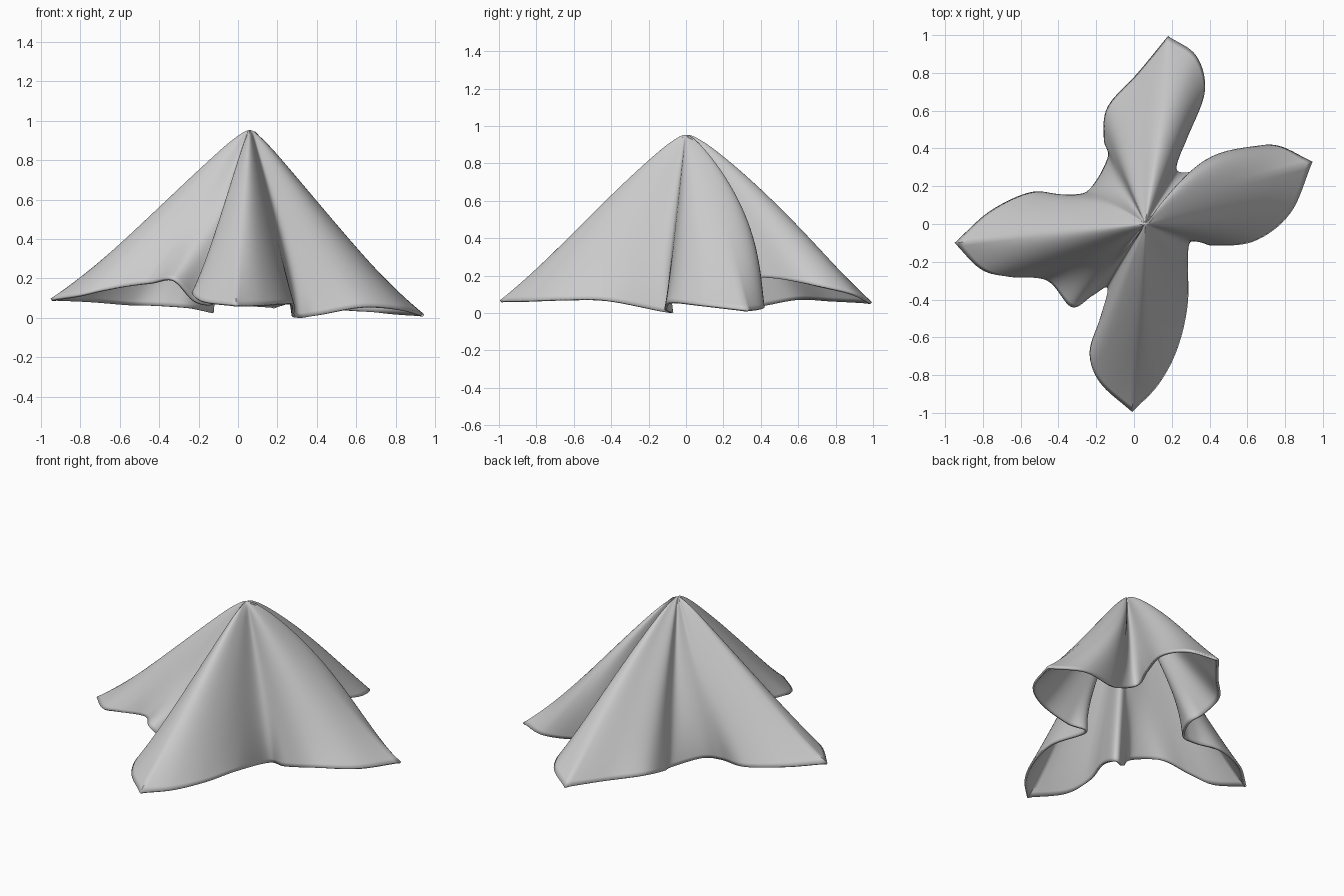
import bpy, bmesh, math
from mathutils import Vector

if "Cube" in bpy.data.objects:
    bpy.data.objects.remove(bpy.data.objects["Cube"])

APEX = Vector((0.06, 0.0, 0.955))
SUB, RINGS = 8, 44
CORNERS = {0, 10, 18, 26}      # sharp points of the hem

# Hem of the cloth, counter-clockwise from the left corner
HEM = [
    (-.95, -.10, .10), (-.81, -.24, .12), (-.66, -.28, .15), (-.46, -.30, .18),
    (-.33, -.44, .20), (-.22, -.38, .09), (-.14, -.34, .07), (-.18, -.50, .13),
    (-.235, -.68, .13), (-.18, -.84, .09), (-.01, -.995, .07), (.13, -.85, .07),
    (.23, -.66, .075), (.285, -.42, .07), (.295, -.10, .005), (.42, -.115, .02),
    (.64, -.09, .06), (.83, .06, .05), (.945, .33, .02), (.73, .42, .03),
    (.48, .36, .05), (.34, .28, .12), (.22, .29, .18), (.28, .45, .19),
    (.375, .70, .15), (.33, .89, .11), (.18, .995, .06), (.02, .80, .07),
    (-.14, .62, .08), (-.16, .45, .05), (-.14, .35, .03), (-.24, .18, .05),
    (-.36, .15, .06), (-.54, .17, .07), (-.76, .07, .09),
]
# Sideways swell of the drape halfway down, by hem point
SWELL = {
    0: (0, 0, .01), 4: (.04, .04, 0), 10: (0, -.01, .03), 11: (0, 0, .03),
    18: (0, .04, .0), 19: (.02, .12, .01), 20: (.05, .13, -.02),
    21: (.05, .08, -.05), 22: (.03, .03, -.03), 24: (0, 0, .02), 25: (0, .01, .04),
    26: (0, .02, .05), 27: (0, 0, .03), 28: (-.02, 0, .01),
    31: (-.03, .04, .0), 32: (-.02, .05, .01), 33: (0, .02, 0),
}


def closed_spline(points, corners=()):
    """Catmull-Rom curve through a ring of points, with optional sharp corners."""
    p, n, out = [Vector(q) for q in points], len(points), []
    for i in range(n):
        a, b, c, d = (p[(i + k) % n] for k in (-1, 0, 1, 2))
        if i in corners:
            a = 2 * b - c
        if (i + 1) % n in corners:
            d = 2 * c - b
        for s in range(SUB):
            u = s / SUB
            out.append(.5 * (2 * b + (c - a) * u + (2 * a - 5 * b + 4 * c - d) * u ** 2
                             + (3 * b - a - 3 * c + d) * u ** 3))
    return out


def smoothed(ring, sigma):
    n, r = len(ring), int(sigma * 3)
    w = [math.exp(-k * k / (2 * sigma ** 2)) for k in range(-r, r + 1)]
    tot = sum(w)
    return [sum((ring[(i + k) % n] * w[k + r] for k in range(-r, r + 1)), Vector()) / tot
            for i in range(n)]


hem = closed_spline(HEM, CORNERS)
soft = smoothed(hem, 5)
dome = smoothed(hem, 14)
swell = smoothed(closed_spline([SWELL.get(i, (0, 0, 0)) for i in range(len(HEM))]), 3)

# Draped sheet: rings from the rounded peak to the hem
bm = bmesh.new()
n = len(hem)
top = bm.verts.new(APEX)
prev = None
for k in range(1, RINGS + 1):
    t = k / RINGS
    near = math.exp(-(t / .07) ** 2)
    drop = (math.hypot(t, .05) - .05) / (math.hypot(1, .05) - .05)
    ring = []
    for j in range(n):
        h = soft[j].lerp(hem[j], t ** 5).lerp(dome[j], near)
        q = APEX + (h - APEX) * t
        q.z = APEX.z + (h.z - APEX.z) * drop
        ring.append(bm.verts.new(q + swell[j] * 4 * t * (1 - t)))
    for j in range(n):
        m = (j + 1) % n
        if prev:
            bm.faces.new((prev[j], ring[j], ring[m], prev[m]))
        else:
            bm.faces.new((top, ring[j], ring[m]))
    prev = ring
low = min(v.co.z for v in bm.verts)
bmesh.ops.translate(bm, verts=bm.verts, vec=(0, 0, -low))
mesh = bpy.data.meshes.new("draped_cloth")
bm.to_mesh(mesh)
bm.free()
cloth = bpy.data.objects.new("draped_cloth", mesh)
bpy.context.collection.objects.link(cloth)

# Fabric thickness and soft shading
sol = cloth.modifiers.new("thickness", 'SOLIDIFY')
sol.thickness, sol.offset = .014, -1
bpy.context.view_layer.objects.active = cloth
cloth.select_set(True)
bpy.ops.object.shade_smooth_by_angle(angle=math.radians(50))
